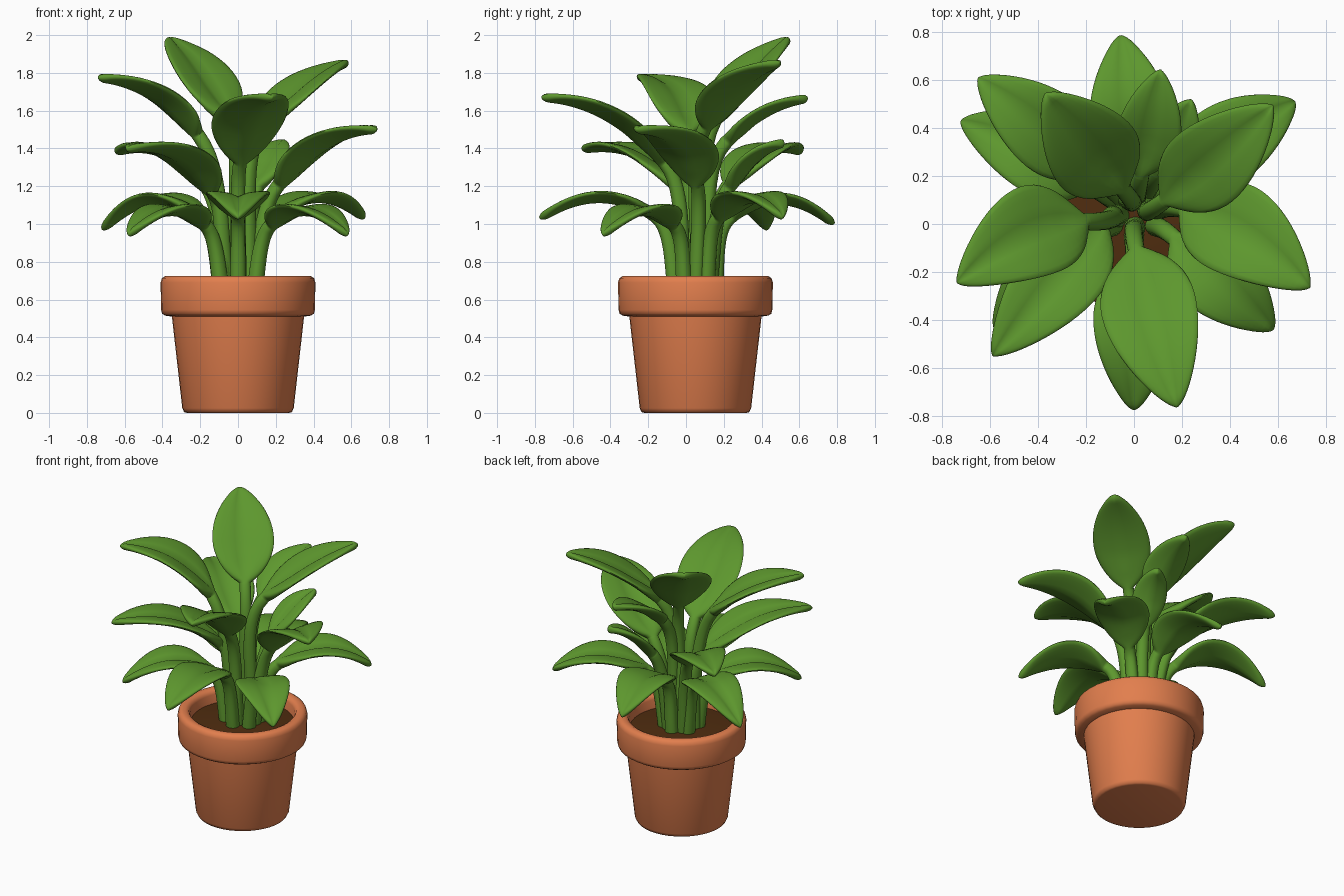
import bpy, bmesh, math
from mathutils import Vector

if "Cube" in bpy.data.objects:
    bpy.data.objects.remove(bpy.data.objects["Cube"])

def material(name, rgb):
    m = bpy.data.materials.new(name)
    m.diffuse_color = (*rgb, 1)
    m.use_nodes = True
    m.node_tree.nodes["Principled BSDF"].inputs["Base Color"].default_value = m.diffuse_color
    return m

GREEN = material("leaf green", (0.11, 0.31, 0.027))
CLAY = material("terracotta", (0.76, 0.21, 0.075))
SOIL = material("dark soil", (0.08, 0.026, 0.005))
CENTRE = Vector((0, 0.05, 0))

def finish(name, bm, mat, angle):
    bmesh.ops.recalc_face_normals(bm, faces=bm.faces[:])
    me = bpy.data.meshes.new(name)
    bm.to_mesh(me)
    bm.free()
    me.materials.append(mat)
    ob = bpy.data.objects.new(name, me)
    bpy.context.collection.objects.link(ob)
    bpy.context.view_layer.objects.active = ob
    ob.select_set(True)
    bpy.ops.object.shade_smooth_by_angle(angle=math.radians(angle))
    ob.select_set(False)
    return ob

def skin(bm, rings):
    """Join a list of point rings into a closed tube."""
    vs = [[bm.verts.new(p) for p in r] for r in rings]
    n = len(vs[0])
    for a, b in zip(vs, vs[1:]):
        for k in range(n):
            bm.faces.new((a[k], a[(k + 1) % n], b[(k + 1) % n], b[k]))
    bm.faces.new(vs[0])
    bm.faces.new(vs[-1])

def lathe(name, profile, mat, segs=40):
    bm = bmesh.new()
    skin(bm, [[CENTRE + Vector((r * math.cos(a), r * math.sin(a), z))
               for a in (2 * math.pi * k / segs for k in range(segs))]
              for r, z in profile])
    return finish(name, bm, mat, 50)

# Pot with rolled rim
lathe("pot", [(0.27, 0), (0.285, 0.004), (0.295, 0.025), (0.35, 0.51),
              (0.385, 0.515), (0.402, 0.525), (0.407, 0.545), (0.41, 0.69),
              (0.403, 0.713), (0.385, 0.725), (0.36, 0.725), (0.34, 0.715),
              (0.332, 0.695), (0.325, 0.58)], CLAY)
# Soil, slightly domed
lathe("soil", [(0.327, 0.59), (0.327, 0.635), (0.2, 0.648), (0.05, 0.652)], SOIL)

STEM_R = 0.039

def leaf(name, root, base, mid, tip, half):
    """One stem and blade swept along a path; half = half blade width."""
    base, mid, tip = Vector(base), Vector(mid), Vector(tip)
    out = (tip - base) * Vector((1, 1, 0))
    out.normalize()
    side = Vector((-out.y, out.x, 0))
    ctrl = 2 * mid - (base + tip) / 2
    start = CENTRE + root * ((base - CENTRE) * Vector((1, 1, 0))).normalized()
    start.z = 0.6
    d = base - start
    p1 = start + Vector((d.x * 0.25, d.y * 0.25, d.z * 0.4))
    p2 = base - (ctrl - base).normalized() * d.length * 0.25

    path = []   # (point, tangent, half width, half thickness, fold)
    for i in range(12):                       # stem
        t = i / 12
        s = 1 - t
        p = s**3 * start + 3 * s * s * t * p1 + 3 * s * t * t * p2 + t**3 * base
        g = s * s * (p1 - start) + 2 * s * t * (p2 - p1) + t * t * (base - p2)
        r = STEM_R * (1.1 - 0.2 * t)
        path.append((p, g, r, r, 0))
    for i in range(29):                       # blade, blunt rounded tip
        t = 0.5 - 0.5 * math.cos(math.pi * i / 28)
        s = 1 - t
        p = s * s * base + 2 * s * t * ctrl + t * t * tip
        g = s * (ctrl - base) + t * (tip - ctrl)
        w = half * max(math.sin(math.pi * t**0.75), 0)**(0.88 if t < 0.4 else 0.68)
        w = max(w, STEM_R * 0.9 * (1 - t * 3), 0.004)
        th = 0.023 + 0.013 * max(0, 1 - t * 3)
        th *= min(1, math.sqrt(max(1 - t, 0) / 0.05) + 0.1)
        path.append((p, g, w, th, min(1, t * 6)))

    rings = []
    for p, g, w, th, fold in path:
        up = g.normalized().cross(side).normalized()
        if up.dot(Vector((0, 0, 1)) - out) < 0:
            up = -up
        ring = []
        for k in range(24):
            a = 2 * math.pi * k / 24
            c, s = math.cos(a), math.sin(a)
            lift = th * math.copysign(abs(s)**0.8, s) + 0.2 * fold * w * (abs(c) - 0.5)
            if k == 6:                        # midrib groove
                lift -= 0.01 * fold * min(1, w / 0.08)
            ring.append(p + side * (w * c) + up * lift)
        rings.append(ring)
    bm = bmesh.new()
    skin(bm, rings)
    finish(name, bm, GREEN, 70)

# Low ring of drooping leaves: blade base, blade middle, tip
LOW = [((0, -0.16, 1.04), (0, -0.46, 1.15), (0, -0.775, 1.03)),
       ((0, 0.23, 1.03), (-0.02, 0.5, 1.14), (-0.055, 0.785, 1.0)),
       ((0.18, 0.17, 1.03), (0.42, 0.36, 1.15), (0.67, 0.51, 1.03)),
       ((-0.18, 0.16, 1.02), (-0.43, 0.31, 1.14), (-0.72, 0.43, 0.97)),
       ((0.17, -0.06, 0.99), (0.37, -0.24, 1.08), (0.58, -0.44, 0.94)),
       ((-0.17, -0.06, 0.99), (-0.37, -0.24, 1.08), (-0.58, -0.44, 0.94))]
for i, (b, m, t) in enumerate(LOW):
    leaf(f"low_leaf_{i + 1}", 0.1, b, m, t, 0.17)

# Middle leaves: blade base, blade middle, tip, half width
MIDDLE = [((-0.13, 0.0, 1.16), (-0.34, -0.25, 1.38), (-0.59, -0.55, 1.395), 0.18),
          ((0.21, 0.06, 1.2), (0.47, -0.05, 1.44), (0.735, -0.265, 1.5), 0.195),
          ((-0.17, 0.22, 1.2), (-0.4, 0.42, 1.39), (-0.65, 0.61, 1.38), 0.17),
          ((0.1, 0.22, 1.18), (0.17, 0.37, 1.36), (0.24, 0.52, 1.43), 0.11)]
for i, (b, m, t, w) in enumerate(MIDDLE):
    leaf(f"middle_leaf_{i + 1}", 0.08, b, m, t, w)

# Tall leaves
TALL = [((-0.21, 0.01, 1.47), (-0.46, -0.05, 1.7), (-0.74, -0.245, 1.775), 0.195),
        ((0.01, -0.11, 1.32), (0.08, -0.42, 1.59), (0.18, -0.765, 1.67), 0.2),
        ((0.03, 0.21, 1.43), (0.07, 0.42, 1.6), (0.11, 0.645, 1.665), 0.135),
        ((0.13, 0.1, 1.51), (0.35, 0.28, 1.74), (0.58, 0.495, 1.855), 0.18),
        ((-0.05, 0.15, 1.54), (-0.2, 0.335, 1.81), (-0.37, 0.545, 1.98), 0.195)]
for i, (b, m, t, w) in enumerate(TALL):
    leaf(f"tall_leaf_{i + 1}", 0.06, b, m, t, w)
